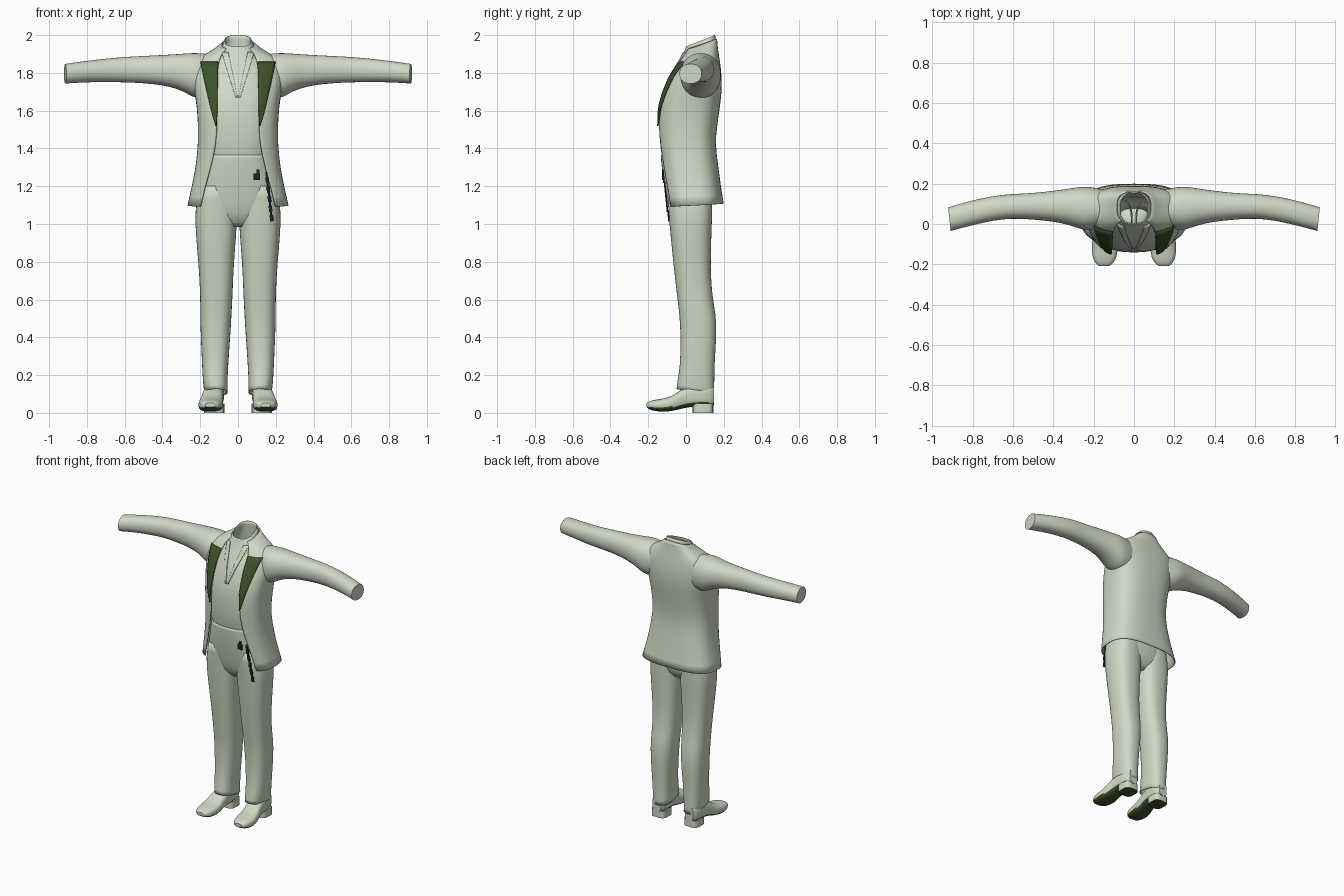
import bpy, bmesh, math
from mathutils import Vector

cube = bpy.data.objects.get("Cube")
if cube:
    bpy.data.objects.remove(cube)


def material(name, colour):
    m = bpy.data.materials.new(name)
    m.use_nodes = True
    m.diffuse_color = (*colour, 1)
    m.node_tree.nodes["Principled BSDF"].inputs["Base Color"].default_value = (*colour, 1)
    return m


SAGE = material("pale sage", (0.63, 0.69, 0.56))
GREEN = material("dark green", (0.048, 0.084, 0.023))
INK = material("ink black", (0.012, 0.016, 0.022))


def oval(u0, u1, v0, v1, n=2.5, gap=0, count=32):
    """Superellipse points; a gap leaves the low-v side open."""
    ru, rv = (u1 - u0) / 2, (v1 - v0) / 2
    start = math.asin(min(1, gap / ru) ** (n / 2)) if gap else 0
    steps = count - 1 if gap else count
    pts = []
    for i in range(count):
        a = start + (2 * math.pi - 2 * start) * i / steps
        s, c = math.sin(a), math.cos(a)
        pts.append(((u0 + u1) / 2 + ru * math.copysign(abs(s) ** (2 / n), s),
                    (v0 + v1) / 2 - rv * math.copysign(abs(c) ** (2 / n), c)))
    return pts


def finish(name, bm, mats, smooth=True, subdivide=True, thick=0):
    me = bpy.data.meshes.new(name)
    bm.to_mesh(me)
    bm.free()
    for m in mats:
        me.materials.append(m)
    for p in me.polygons:
        p.use_smooth = smooth
    ob = bpy.data.objects.new(name, me)
    bpy.context.collection.objects.link(ob)
    if subdivide:
        mod = ob.modifiers.new("soften", "SUBSURF")
        mod.levels = mod.render_levels = 1
        mod.boundary_smooth = "PRESERVE_CORNERS"
    if thick:
        mod = ob.modifiers.new("cloth", "SOLIDIFY")
        mod.thickness, mod.offset = thick, -1
    return ob


def loft(name, rings, closed=True, caps=(), mats=(SAGE,), thick=0, rule=None):
    """Skin a row of rings; caps lists the ring indices to fill."""
    bm = bmesh.new()
    rows = [[bm.verts.new(p) for p in r] for r in rings]
    k = len(rows[0])
    for a, b in zip(rows, rows[1:]):
        for i in range(k if closed else k - 1):
            j = (i + 1) % k
            bm.faces.new((a[i], a[j], b[j], b[i]))
    ends = [bm.faces.new(rows[i]) for i in caps]
    bmesh.ops.recalc_face_normals(bm, faces=bm.faces[:])
    if rule:
        for f in bm.faces:
            f.material_index = rule(f)
    if ends:
        bmesh.ops.split_edges(bm, edges=[e for f in ends for e in f.edges])
    return finish(name, bm, mats, thick=thick)


def level(z, pts, tilt=0):
    """Lay a ring flat at height z, raised towards the back by tilt."""
    ys = [p[1] for p in pts]
    mid, half = (max(ys) + min(ys)) / 2, (max(ys) - min(ys)) / 2
    return [Vector((x, y, z + tilt * (y - mid) / half)) for x, y in pts]


def front_y(table, x, z, n):
    """Height-interpolated front surface of a body table."""
    for a, b in zip(table, table[1:]):
        if a[0] <= z <= b[0]:
            t = (z - a[0]) / (b[0] - a[0])
            hw, yf, yb = (a[i] + (b[i] - a[i]) * t for i in (1, 2, 3))
            r = min(abs(x) / hw, 0.98)
            return (yf + yb) / 2 - (yb - yf) / 2 * (1 - r ** n) ** (1 / n)
    return table[-1][2]


def plate(name, table, n, z0, z1, inner, outer, lift, mat, s):
    """Thin cloth panel lying on a body front between two x edges."""
    bm = bmesh.new()
    grid = []
    for i in range(13):
        t = i / 12
        z = z0 + (z1 - z0) * t
        xs = [inner(t) + (outer(t) - inner(t)) * j / 5 for j in range(6)]
        grid.append([bm.verts.new((s * x, front_y(table, x, z, n) - lift, z)) for x in xs])
    for a, b in zip(grid, grid[1:]):
        for j in range(5):
            quad = (a[j], a[j + 1], b[j + 1], b[j])
            bm.faces.new(quad if s > 0 else quad[::-1])
    return finish(name, bm, (mat,), subdivide=False, thick=0.006)


def box(name, centre, size, mat, lean=0):
    bm = bmesh.new()
    bmesh.ops.create_cube(bm, size=1)
    bmesh.ops.scale(bm, vec=size, verts=bm.verts)
    ob = finish(name, bm, (mat,), smooth=False, subdivide=False)
    ob.location = centre
    ob.rotation_euler.y = lean
    return ob


# Jacket body: height, half width, front, back, opening, tilt
JN = 2.8
jacket = [(1.10, .268, -.11, .20, .20, .008), (1.20, .245, -.125, .185, .175, 0),
          (1.30, .225, -.135, .172, .145, 0), (1.42, .212, -.148, .155, .118, 0),
          (1.52, .212, -.155, .165, .112, 0), (1.62, .218, -.15, .18, .112, 0),
          (1.70, .232, -.125, .19, .112, 0), (1.78, .24, -.09, .19, .11, 0),
          (1.85, .236, -.045, .182, .105, 0), (1.89, .195, -.02, .175, .092, 0),
          (1.925, .125, -.005, .168, .078, .01), (1.955, .086, 0, .165, .062, .025)]
loft("jacket_body", [level(z, oval(-w, w, f, b, JN, g), t) for z, w, f, b, g, t in jacket],
     closed=False, thick=0.007)

# Shirt with its standing neck: height, half width, front, back, tilt
shirt = [(1.30, .16, -.115, .135, 0), (1.40, .175, -.138, .14, 0), (1.52, .19, -.143, .15, 0),
         (1.62, .195, -.137, .165, 0), (1.70, .20, -.115, .175, 0), (1.78, .19, -.082, .175, 0),
         (1.85, .15, -.042, .165, 0), (1.90, .11, -.02, .16, .008),
         (1.94, .082, -.006, .157, .02), (1.97, .072, 0, .155, .03)]
loft("shirt", [level(z, oval(-w, w, f, b, 2.6), t) for z, w, f, b, t in shirt], thick=0.005)

# Trouser seat and waistband
hips = [(.985, .08, -.04, .08), (1.03, .18, -.08, .128), (1.10, .222, -.098, .142),
        (1.25, .198, -.124, .15), (1.33, .178, -.132, .145), (1.365, .174, -.134, .143)]
loft("trouser_seat", [level(z, oval(-w, w, f, b)) for z, w, f, b in hips], caps=(0,), thick=0.006)

# Height, inner x, outer x, front, back, tilt
leg = [(.108, .055, .178, -.05, .15, -.018), (.16, .056, .186, -.046, .15, -.01),
       (.25, .052, .19, -.03, .15, 0), (.42, .04, .198, -.028, .163, 0),
       (.52, .034, .2, -.035, .159, 0), (.64, .028, .2, -.05, .135, 0),
       (.80, .022, .21, -.068, .13, 0), (.95, .008, .224, -.083, .135, 0),
       (1.08, .004, .23, -.095, .14, 0), (1.20, .01, .20, -.1, .138, 0)]
# Position along x, then front, back, bottom, top
arm = [(.15, -.01, .17, 1.67, 1.9), (.22, -.035, .187, 1.66, 1.907), (.27, -.025, .185, 1.69, 1.904),
       (.32, -.005, .176, 1.715, 1.9), (.40, .012, .165, 1.735, 1.895), (.50, .022, .153, 1.745, 1.89),
       (.60, .028, .15, 1.75, 1.885), (.70, .018, .14, 1.751, 1.876),
       (.82, -.01, .112, 1.75, 1.862), (.915, -.035, .083, 1.743, 1.848)]
# Position along y, then centre x, half width, bottom, top
shoe = [(-.208, .148, .025, .03, .052), (-.195, .147, .045, .018, .062), (-.165, .146, .06, .009, .07),
        (-.12, .145, .066, .005, .075), (-.07, .142, .064, .01, .09), (-.03, .137, .057, .02, .12),
        (.01, .132, .055, .03, .145), (.08, .127, .055, .035, .15),
        (.125, .126, .05, .035, .15), (.147, .126, .032, .04, .14)]


def underside(f):
    return 1 if f.normal.z < -0.45 else 0


for side, s in (("left", 1), ("right", -1)):
    loft(side + "_trouser_leg",
         [level(z, [(s * x, y) for x, y in oval(i, o, f, b)], t) for z, i, o, f, b, t in leg], thick=0.005)
    # Sleeve, its end slanted to follow the forearm
    loft(side + "_sleeve",
         [[Vector((s * (x + .1 * max(0, x - .6) / .3 * (y - (f + b) / 2)), y, z))
           for y, z in oval(f, b, lo, hi, 2.2, count=24)] for x, f, b, lo, hi in arm], caps=(-1,))
    loft(side + "_shoe",
         [[Vector((s * x, y, z)) for x, z in oval(c - w, c + w, lo, hi, 2.8, count=24)]
          for y, c, w, lo, hi in shoe], caps=(0, -1), mats=(SAGE, GREEN), rule=underside)
    # Heel block with a dark tread
    heel = [level(z, [(s * x, y) for x, y in oval(.072, .18, .035, .145, 3.5, count=24)])
            for z in (0, .002, .03, .05)]
    loft(side + "_heel", heel, caps=(0,), mats=(SAGE, GREEN), rule=underside)
    # Lapel facing and shirt collar flap
    plate(side + "_lapel", jacket, JN, 1.52, 1.86, lambda t: .113 - .008 * t,
          lambda t: .118 + .082 * t ** .85, .008, GREEN, s)
    plate(side + "_shirt_collar", shirt, 2.6, 1.67, 1.91, lambda t: .002 + .05 * t,
          lambda t: .012 + .075 * t, .005, SAGE, s)

# Hanging chain and fob on the left hip
top, bottom = Vector((.152, -.12, 1.26)), Vector((.178, -.092, 1.03))
for i in range(10):
    p = top.lerp(bottom, i / 9)
    box("chain_link", p, (.018 if i % 2 else .011, .008, .032), INK, -0.11)
box("fob", (.1, -.122, 1.25), (.034, .008, .036), INK)
box("fob_loop", (.106, -.124, 1.277), (.014, .008, .022), INK)
